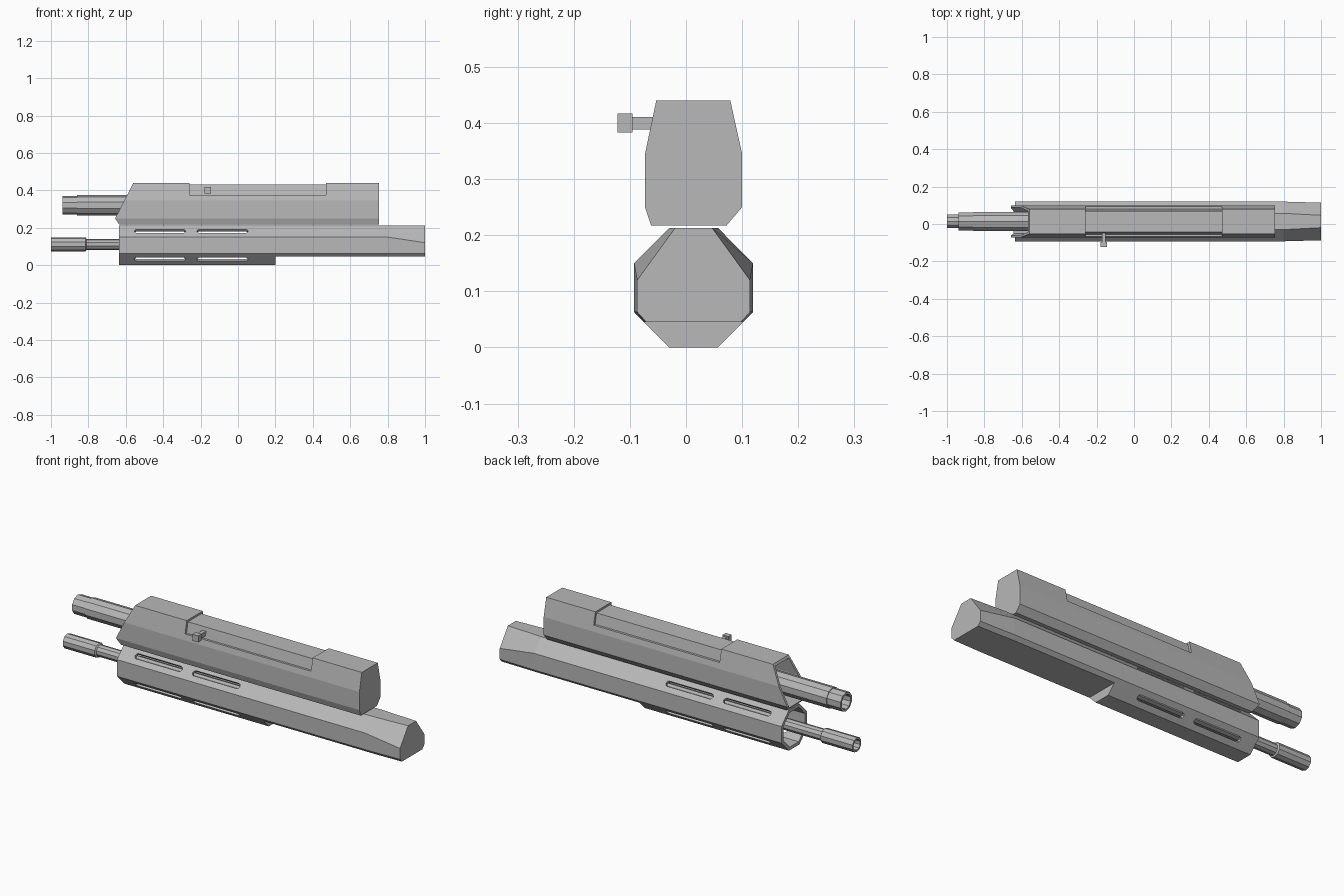
import bpy, bmesh, math
from mathutils import Vector

if "Cube" in bpy.data.objects:
    bpy.data.objects.remove(bpy.data.objects["Cube"])

CY = 0.0135  # centre line of the barrels and handguard

metal = bpy.data.materials.new("grey_metal")
metal.diffuse_color = (0.48, 0.48, 0.48, 1)
metal.use_nodes = True
metal.node_tree.nodes["Principled BSDF"].inputs["Base Color"].default_value = metal.diffuse_color


def finish(name, bm):
    bmesh.ops.recalc_face_normals(bm, faces=bm.faces[:])
    me = bpy.data.meshes.new(name)
    bm.to_mesh(me)
    bm.free()
    me.materials.append(metal)
    ob = bpy.data.objects.new(name, me)
    bpy.context.collection.objects.link(ob)
    return ob


def loft(name, rings, caps=True):
    """Skin a list of equally long closed rings."""
    bm = bmesh.new()
    vs = [[bm.verts.new(p) for p in r] for r in rings]
    n = len(vs[0])
    for a, b in zip(vs, vs[1:]):
        for i in range(n):
            j = (i + 1) % n
            bm.faces.new((a[i], a[j], b[j], b[i]))
    if caps:
        bm.faces.new(vs[0])
        bm.faces.new(vs[-1])
    return finish(name, bm)


def prism(name, pts, vec):
    pts = [Vector(p) for p in pts]
    return loft(name, [pts, [p + Vector(vec) for p in pts]])


def along_x(name, section, x0, x1):
    return prism(name, [(x0, y, z) for y, z in section], (x1 - x0, 0, 0))


def box(name, x0, x1, y0, y1, z0, z1):
    return along_x(name, [(y0, z0), (y1, z0), (y1, z1), (y0, z1)], x0, x1)


def tube(name, profile, z, sides=10):
    """Turn an (x, radius) profile around an axis along x."""
    return loft(name, [[(x, CY + r * math.cos(math.tau * (i + .5) / sides),
                         z + r * math.sin(math.tau * (i + .5) / sides))
                        for i in range(sides)] for x, r in profile])


def cut(ob, cutter):
    m = ob.modifiers.new("cut", 'BOOLEAN')
    m.operation, m.solver, m.object = 'DIFFERENCE', 'EXACT', cutter
    bpy.context.view_layer.objects.active = ob
    bpy.ops.object.modifier_apply(modifier=m.name)
    bpy.data.objects.remove(cutter)


def octagon(w, flat, z0, z1, h0, h1):
    half = [(flat, z0), (w, h0), (w, h1), (flat, z1)]
    return [(CY + y, z) for y, z in half] + [(CY - y, z) for y, z in reversed(half)]


# Handguard: octagonal body with a tapered rear end
body = octagon(.106, .0435, 0, .213, .063, .15)
rear = octagon(.1005, .0435, 0, .213, .063, .12)
rear[3], rear[4] = (CY + .033, .213), (CY - .033, .213)
guard = loft("handguard", [[(x, y, z) for y, z in s]
                           for x, s in ((-.637, body), (.8, body), (1, rear))])
cut(guard, along_x("bore", octagon(.09, .037, .016, .197, .07, .143), -.7, .15))
cut(guard, box("rear_step", .2, 1.1, -.2, .2, -.1, .045))

# Vent slots through the four slanted faces
for sy in (-1, 1):
    for sz in (-1, 1):
        nrm = Vector((0, sy, sz)).normalized()
        tan = Vector((0, sy, -sz)).normalized()
        mid = Vector((0, CY + sy * .0747, .1065 + sz * .075))
        for xc in (-.417, -.083):
            pts = []
            for i in range(10):
                k = i % 5
                s = 1 if i < 5 else -1
                a = math.radians(-90 + 45 * k)
                pts.append(mid + Vector((xc + s * (.123 + .014 * math.cos(a)), 0, 0))
                           + tan * (s * .014 * math.sin(a)) - nrm * .03)
            cut(guard, prism("slot", pts, nrm * .06))

# Receiver: slanted, hollow front and a stepped-in top section
section = [(-.062, .217), (.072, .217), (.1, .25), (.1, .345),
           (.079, .44), (-.053, .44), (-.073, .345), (-.073, .25)]
inner = [(-.052, .229), (.067, .229), (.088, .254), (.088, .344),
         (.069, .428), (-.043, .428), (-.061, .344), (-.061, .254)]
receiver = along_x("receiver", section, -.75, .755)
cut(receiver, along_x("cavity", inner, -.8, -.3))
front = [(-.9, .5), (-.5284, .5), (-.657, .25), (-.635, .217), (-.62, .19), (-.9, .19)]
cut(receiver, prism("front_slant", [(x, -.2, z) for x, z in front], (0, .4, 0)))
cut(receiver, box("top_recess", -.26, .47, -.2, .3, .375, .5))
along_x("bolt_cover", [(-.056, .37), (.082, .37), (.069, .43), (-.043, .43)], -.265, .475)

# Charging handle
box("handle_stem", -.172, -.152, -.097, -.04, .388, .411)
box("handle_knob", -.179, -.145, -.122, -.095, .383, .417)

# Upper and lower barrels with open muzzles
tube("upper_barrel", [(-.75, .038), (-.938, .038), (-.938, .05), (-.86, .05),
                      (-.86, .054), (-.28, .054)], .32)
tube("lower_barrel", [(-.85, .028), (-1, .028), (-1, .038), (-.815, .038),
                      (-.81, .030), (.16, .030)], .111)
